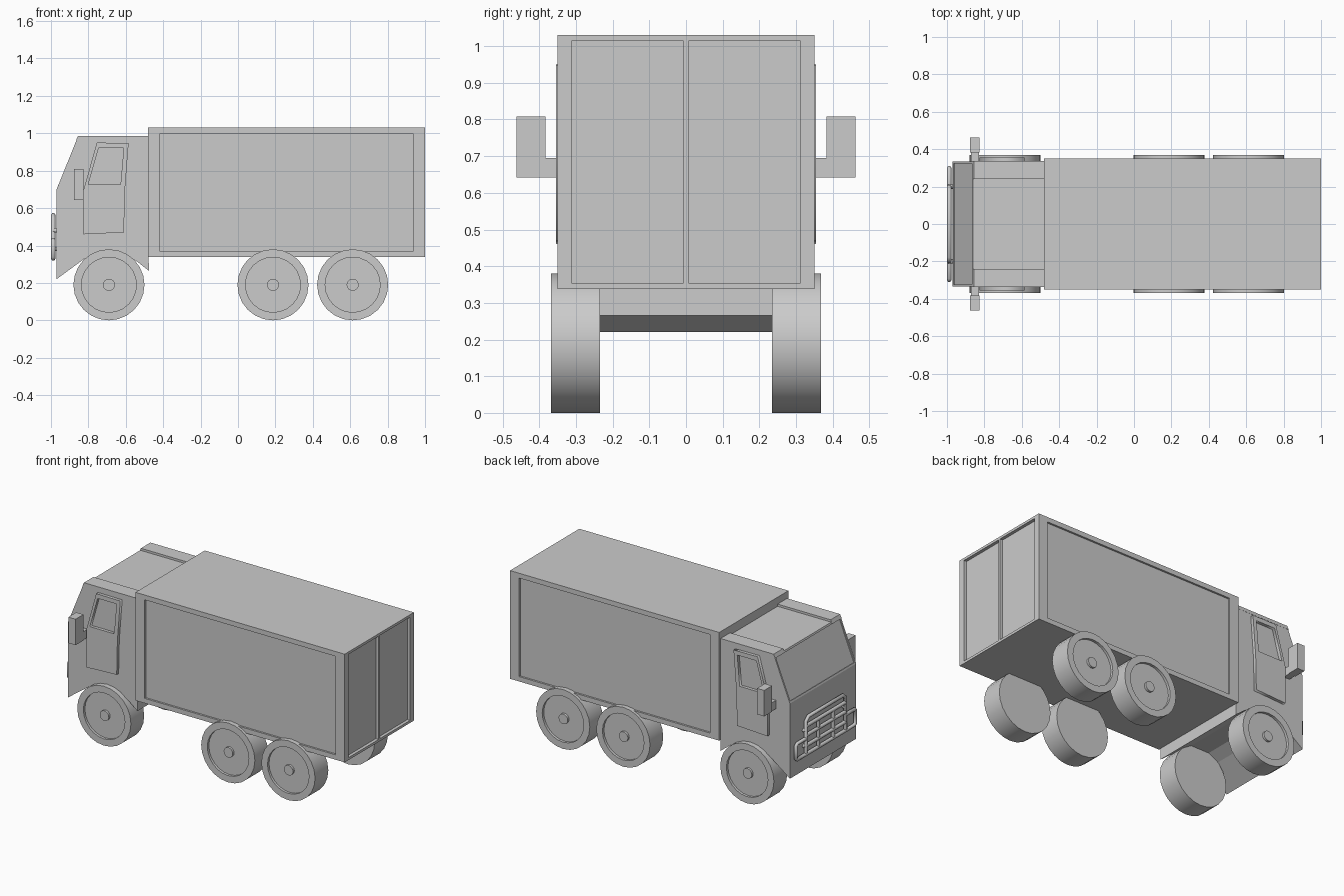
import bpy, bmesh, math
from mathutils import Vector

if "Cube" in bpy.data.objects:
    bpy.data.objects.remove(bpy.data.objects["Cube"])


def add(name, bm, smooth=False):
    bmesh.ops.recalc_face_normals(bm, faces=bm.faces)
    me = bpy.data.meshes.new(name)
    bm.to_mesh(me)
    bm.free()
    if smooth:
        for p in me.polygons:
            p.use_smooth = True
        me.set_sharp_from_angle(angle=math.radians(35))
    ob = bpy.data.objects.new(name, me)
    bpy.context.collection.objects.link(ob)
    return ob


def prism_bm(pts, y0, y1):
    # extrude an x-z profile along y
    bm = bmesh.new()
    a = [bm.verts.new((x, y0, z)) for x, z in pts]
    b = [bm.verts.new((x, y1, z)) for x, z in pts]
    bm.faces.new(a)
    bm.faces.new(b[::-1])
    n = len(pts)
    for i in range(n):
        j = (i + 1) % n
        bm.faces.new((a[i], a[j], b[j], b[i]))
    bmesh.ops.recalc_face_normals(bm, faces=bm.faces)
    bm.normal_update()
    return bm


def box_pts(x0, x1, z0, z1):
    return [(x0, z0), (x1, z0), (x1, z1), (x0, z1)]


def recess(bm, direction, margin, depth):
    # inset the face looking along direction and push it in
    d = Vector(direction).normalized()
    f = max(bm.faces, key=lambda f: f.normal.dot(d))
    n, c = f.normal.copy(), f.calc_center_median()
    bmesh.ops.inset_individual(bm, faces=[f], thickness=0.0)
    for v in f.verts:
        for k in range(3):
            v.co[k] += math.copysign(margin[k], c[k] - v.co[k])
    bmesh.ops.inset_individual(bm, faces=[f], thickness=0.0)
    for v in f.verts:
        v.co -= n * depth


def curve_mesh(name, loops, cyclic, flat, size, loc=(0, 0, 0)):
    # flat: filled outline with holes; otherwise round tubes
    cu = bpy.data.curves.new(name, 'CURVE')
    cu.dimensions = '2D' if flat else '3D'
    for pts in loops:
        s = cu.splines.new('POLY')
        s.points.add(len(pts) - 1)
        for p, q in zip(s.points, pts):
            p.co = (*q, 1.0) if len(q) == 3 else (*q, 0.0, 1.0)
        s.use_cyclic_u = cyclic
    if flat:
        cu.fill_mode = 'BOTH'
        cu.extrude = size
    else:
        cu.bevel_depth = size
        cu.bevel_resolution = 1
        cu.use_fill_caps = True
    ob = bpy.data.objects.new(name, cu)
    bpy.context.collection.objects.link(ob)
    ob.location = loc
    if flat:
        ob.rotation_euler.x = math.pi / 2
    bpy.ops.object.select_all(action='DESELECT')
    ob.select_set(True)
    bpy.context.view_layer.objects.active = ob
    bpy.ops.object.convert(target='MESH')


# cargo box with recessed sides and rear
bm = prism_bm(box_pts(-0.48, 1.0, 0.338, 1.03), -0.35, 0.35)
for s in (-1, 1):
    recess(bm, (0, s, 0), (0.064, 0, 0.031), 0.012)
recess(bm, (1, 0, 0), (0, 0.038, 0.016), 0.02)
add("cargo_box", bm)
add("rear_door_post", prism_bm(box_pts(0.975, 1.0, 0.354, 1.014), -0.007, 0.007))

# cab with wheel arch and inset windscreen
cab = [(-0.97, 0.22), (-0.97, 0.70), (-0.86, 0.972), (-0.48, 0.972), (-0.477, 0.265),
       (-0.54, 0.315), (-0.62, 0.365), (-0.75, 0.365), (-0.82, 0.33)]
bm = prism_bm(cab, -0.335, 0.335)
recess(bm, (-0.272, 0, 0.11), (0.0044, 0.011, 0.011), 0.006)
add("cab", bm)

# doors with window openings, roof rails, mirrors
door = [(-0.825, 0.46), (-0.61, 0.47), (-0.605, 0.69), (-0.585, 0.948), (-0.755, 0.95), (-0.825, 0.70)]
window = [(-0.80, 0.727), (-0.628, 0.727), (-0.611, 0.922), (-0.745, 0.922)]
for s, side in ((-1, "right"), (1, "left")):
    curve_mesh("door_" + side, [door, window], True, True, 0.011, (0, s * 0.344, 0))
    rail = [(-0.865, 0.965), (-0.855, 0.986), (-0.48, 0.986), (-0.48, 0.965)]
    add("roof_rail_" + side, prism_bm(rail, *sorted((s * 0.24, s * 0.336))))
    add("mirror_arm_" + side, prism_bm(box_pts(-0.872, -0.83, 0.642, 0.695), *sorted((s * 0.33, s * 0.385))))
    add("mirror_" + side, prism_bm(box_pts(-0.877, -0.826, 0.642, 0.808), *sorted((s * 0.383, s * 0.462))))


# wheels: lathed profile with sunken rim and hub cap
profile = [(0, 0.234), (0.19, 0.234), (0.19, 0.368), (0.147, 0.368), (0.147, 0.352),
           (0.032, 0.352), (0.032, 0.366), (0, 0.366)]
for x, place in ((-0.69, "front"), (0.187, "middle"), (0.613, "rear")):
    for s, side in ((-1, "right"), (1, "left")):
        bm = bmesh.new()
        vs = [bm.verts.new((0, s * y, r)) for r, y in profile]
        es = [bm.edges.new(p) for p in zip(vs, vs[1:])]
        bmesh.ops.spin(bm, geom=vs + es, axis=(0, 1, 0), cent=(0, 0, 0), steps=24, angle=math.tau)
        bmesh.ops.remove_doubles(bm, verts=bm.verts, dist=1e-4)
        add(f"wheel_{place}_{side}", bm, True).location = (x, 0, 0.19)

# bull bar: hoop, side loops, cross rails and uprights
X = -0.988
bars = [[(X, -0.2, 0.33), (X, -0.2, 0.54), (X, -0.175, 0.563), (X, 0.175, 0.563), (X, 0.2, 0.54), (X, 0.2, 0.33)],
        [(X, -0.2, 0.51), (X, 0.2, 0.51)]]
for s in (-1, 1):
    bars.append([(X, s * 0.2, 0.43), (X, s * 0.29, 0.43), (X, s * 0.3, 0.42),
                 (X, s * 0.3, 0.34), (X, s * 0.29, 0.33), (X, s * 0.2, 0.33)])
    bars.append([(X, s * 0.075, 0.33), (X, s * 0.075, 0.51)])
for z in (0.33, 0.385, 0.45):
    bars.append([(X, -0.2, z), (X, 0.2, z)])
for s in (-1, 1):
    for z in (0.38, 0.48):
        bars.append([(X, s * 0.2, z), (-0.965, s * 0.2, z)])
curve_mesh("bull_bar", bars, False, False, 0.012)
